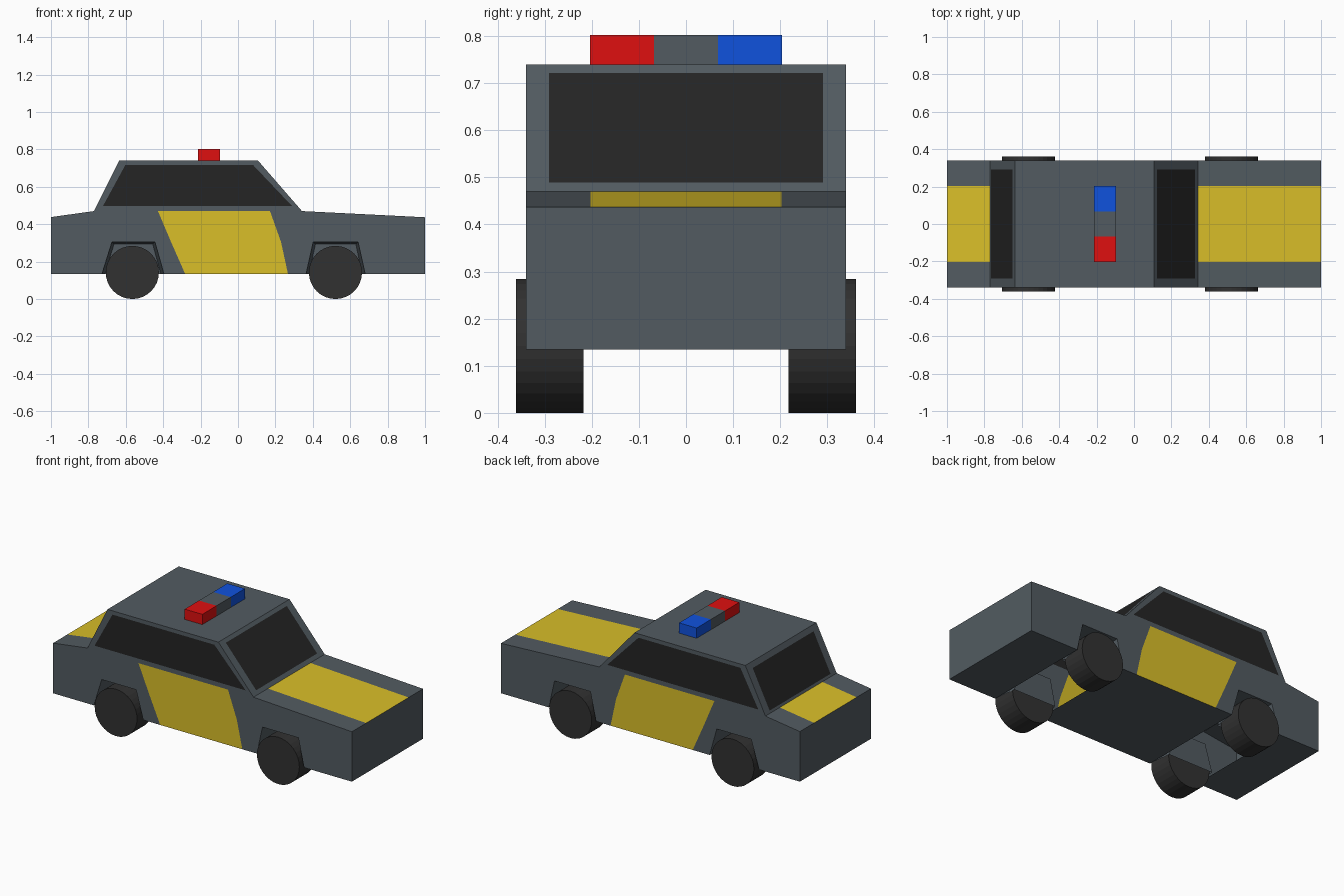
import bpy
import bmesh
import math
from mathutils import Vector

if "Cube" in bpy.data.objects:
    bpy.data.objects.remove(bpy.data.objects["Cube"])

W = 0.34      # half width of the body
S = 0.203     # half width of the bonnet stripes
B = 0.135     # height of the underside


def material(name, color):
    m = bpy.data.materials.new(name)
    m.diffuse_color = (*color, 1)
    m.use_nodes = True
    m.node_tree.nodes["Principled BSDF"].inputs["Base Color"].default_value = m.diffuse_color
    return m


GREY = material("body_grey", (0.085, 0.105, 0.12))
YELLOW = material("yellow", (0.70, 0.52, 0.022))
GLASS = material("dark_glass", (0.018, 0.018, 0.018))
RUBBER = material("rubber", (0.031, 0.031, 0.031))
RED = material("red", (0.74, 0.005, 0.005))
BLUE = material("blue", (0.005, 0.085, 0.73))


def panels(name, polys, mat, center=(0, 0, 0.4), inward=False):
    """Sheet object whose faces point away from (or towards) center."""
    bm = bmesh.new()
    for p in polys:
        bm.faces.new([bm.verts.new(v) for v in p])
    bm.normal_update()
    for f in bm.faces:
        outward = f.normal.dot(f.calc_center_median() - Vector(center)) > 0
        if outward == inward:
            f.normal_flip()
    bmesh.ops.remove_doubles(bm, verts=bm.verts, dist=1e-4)
    me = bpy.data.meshes.new(name)
    bm.to_mesh(me)
    bm.free()
    me.materials.append(mat)
    ob = bpy.data.objects.new(name, me)
    bpy.context.collection.objects.link(ob)
    return ob


def side(pts, y):
    return [(x, y, z) for x, z in pts]


def strip(a, b, y0, y1):
    """Quad spanning the profile edge a-b between two y values."""
    return [(a[0], y0, a[1]), (b[0], y0, b[1]), (b[0], y1, b[1]), (a[0], y1, a[1])]


def ring(outer, inner):
    n = len(outer)
    return [[outer[i], outer[(i + 1) % n], inner[(i + 1) % n], inner[i]] for i in range(n)]


# Profile corners (x, z)
tail, boot, roof_r = (-1, 0.438), (-0.77, 0.47), (-0.635, 0.74)
roof_f, cowl, nose = (0.107, 0.74), (0.342, 0.47), (1, 0.437)
door_r = [(-0.283, B), (-0.358, 0.305), (-0.428, 0.47)]
door_f = [(0.267, B), (0.23, 0.305), (0.171, 0.47)]
arches = {"rear": [(-0.727, B), (-0.674, 0.305), (-0.444, 0.305), (-0.396, B)],
          "front": [(0.364, B), (0.402, 0.305), (0.642, 0.305), (0.68, B)]}
cabin = [boot, roof_r, roof_f, cowl]
window = [(-0.722, 0.497), (-0.602, 0.717), (0.08, 0.717), (0.289, 0.497)]
SIDES = (-W, W)

# Fenders and doors
panels("rear_fenders", [side([(-1, B)] + arches["rear"] + door_r + [boot, tail], y) for y in SIDES], GREY)
panels("front_fenders", [side(door_f[:1] + arches["front"] + [(1, B), nose, cowl] + door_f[:0:-1], y)
                         for y in SIDES], GREY)
panels("doors", [side(door_r + door_f[::-1], y) for y in SIDES], YELLOW)

# Cabin frame with side, front and rear windows
frame, glass = [], []
for y in SIDES:
    frame += ring(side(cabin, y), side(window, y))
    glass.append(side(window, y))
for a, b, z0, z1 in ((boot, roof_r, 0.483, 0.71), (cowl, roof_f, 0.489, 0.722)):
    lo, hi = [(a[0] + (b[0] - a[0]) * (z - a[1]) / (b[1] - a[1]), z) for z in (z0, z1)]
    pane = strip(lo, hi, -0.291, 0.291)
    frame += ring(strip(a, b, -W, W), pane)
    glass.append(pane)
frame.append(strip(roof_r, roof_f, -W, W))
panels("cabin_frame", frame, GREY)
panels("windows", glass, GLASS)

# Bonnet and boot with centre stripes
decks = ((tail, boot), (cowl, nose))
panels("bonnet_and_boot", [strip(a, b, *ys) for a, b in decks for ys in ((-W, -S), (S, W))], GREY)
panels("stripes", [strip(a, b, -S, S) for a, b in decks], YELLOW)

# Nose, tail and underside
panels("bumper_faces", [strip((-1, B), tail, -W, W), strip((1, B), nose, -W, W)], GREY)
panels("underside", [strip((a, B), (b, B), -W, W)
                     for a, b in ((-1, -0.727), (-0.396, 0.364), (0.68, 1))], GREY)

# Wheel wells and wheels
for end, cx in (("rear", -0.565), ("front", 0.521)):
    outer = arches[end]
    inner = [(cx + (x - cx) * 0.9, z if z == B else z - 0.012) for x, z in outer]
    for label, s in (("right", -1), ("left", 1)):
        o, i = side(outer, s * W), side(inner, s * 0.2)
        walls = ring(o, i)[:3] + [i]
        panels(f"{end}_{label}_well", walls, GREY, (cx, s * 0.3, 0.142), inward=True)
        bpy.ops.mesh.primitive_cylinder_add(vertices=32, radius=0.142, depth=0.143,
                                            location=(cx, s * 0.289, 0.142),
                                            rotation=(math.pi / 2, 0, 0))
        wheel = bpy.context.object
        wheel.name = f"{end}_{label}_wheel"
        wheel.data.materials.append(RUBBER)

# Roof light bar
for name, y, mat in (("red_light", -0.136, RED), ("light_bar_middle", 0, GREY), ("blue_light", 0.136, BLUE)):
    bpy.ops.mesh.primitive_cube_add(size=1, location=(-0.155, y, 0.771))
    lamp = bpy.context.object
    lamp.name = name
    lamp.scale = (0.118, 0.136, 0.062)
    lamp.data.materials.append(mat)
